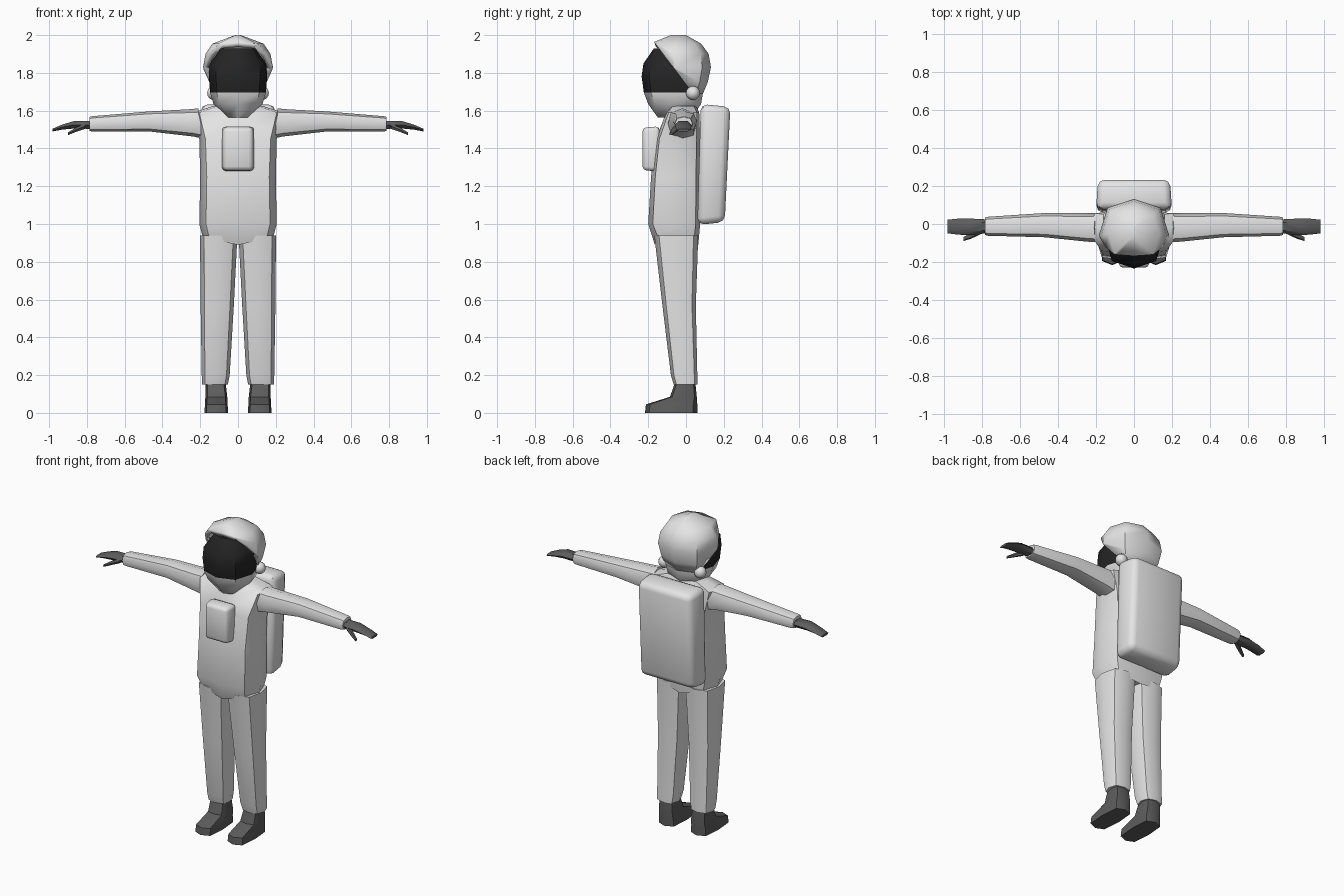
import bpy, bmesh, math
from mathutils import Vector

if "Cube" in bpy.data.objects:
    bpy.data.objects.remove(bpy.data.objects["Cube"])


def material(name, r, g, b):
    m = bpy.data.materials.new(name)
    m.diffuse_color = (r, g, b, 1)
    m.use_nodes = True
    m.node_tree.nodes["Principled BSDF"].inputs["Base Color"].default_value = m.diffuse_color
    return m


SUIT = material("suit white", 0.78, 0.78, 0.78)
RUBBER = material("glove grey", 0.11, 0.11, 0.11)
GLASS = material("visor black", 0.018, 0.018, 0.018)


def ring(c, u, v, e=0.8, n=8):
    """Superelliptical cross-section with half axes u and v."""
    pts = []
    for i in range(n):
        a = 2 * math.pi * i / n
        p, q = math.cos(a), math.sin(a)
        p = math.copysign(abs(p) ** e, p) if abs(p) > 1e-6 else 0
        q = math.copysign(abs(q) ** e, q) if abs(q) > 1e-6 else 0
        pts.append(Vector(c) + Vector(u) * p + Vector(v) * q)
    return pts


def flat(cx, hx, yf, yb, z, e=0.8):
    """Horizontal cross-section from front yf to back yb."""
    return ring((cx, (yf + yb) / 2, z), (hx, 0, 0), (0, (yb - yf) / 2, 0), e)


def loft(rings, caps=(True, True)):
    bm = bmesh.new()
    rows = [[bm.verts.new(p) for p in r] for r in rings]
    for a, b in zip(rows, rows[1:]):
        for i in range(len(a)):
            j = (i + 1) % len(a)
            bm.faces.new((a[i], a[j], b[j], b[i]))
    for row, cap in zip((rows[0], rows[-1]), caps):
        if cap:
            bm.faces.new(row)
    bmesh.ops.recalc_face_normals(bm, faces=bm.faces)
    return bm


def finish(name, bm, mats, mirror=False):
    me = bpy.data.meshes.new(name)
    bm.to_mesh(me)
    bm.free()
    ob = bpy.data.objects.new(name, me)
    bpy.context.collection.objects.link(ob)
    for m in mats:
        me.materials.append(m)
    if mirror:
        mod = ob.modifiers.new("mirror", 'MIRROR')
        mod.use_mirror_merge = False
    return ob


def slab(name, front, back, width):
    """Bevelled box; front and back are (half width, y, z low, z high)."""
    rings = [[Vector((x, y, z)) for x, y, z in
              ((-hx, yl, lo), (hx, yl, lo), (hx, yh, hi), (-hx, yh, hi))]
             for hx, yl, yh, lo, hi in (front, back)]
    bm = loft(rings)
    bmesh.ops.bevel(bm, geom=bm.edges[:], offset=width, segments=2,
                    profile=0.5, affect='EDGES')
    return finish(name, bm, [SUIT])


# Torso, with a hem that dips at the centre
hem = flat(0, 0.185, -0.165, 0.065, 0.89, 0.6)
for p in hem:
    p.z += 0.035 * abs(p.x) / 0.185
finish("torso", loft([
    hem,
    flat(0, 0.205, -0.2, 0.075, 1.0, 0.55),
    flat(0, 0.2, -0.185, 0.075, 1.25, 0.55),
    flat(0, 0.205, -0.16, 0.075, 1.45, 0.5),
    flat(0, 0.24, -0.105, 0.07, 1.59, 0.45),
    flat(0, 0.13, -0.085, 0.055, 1.625, 0.6)]), [SUIT])

# Legs and boots
finish("legs", loft([
    flat(0.122, 0.068, -0.065, 0.06, 0.15, 0.75),
    flat(0.118, 0.074, -0.08, 0.06, 0.2, 0.75),
    flat(0.11, 0.088, -0.125, 0.052, 0.57, 0.75),
    flat(0.102, 0.099, -0.168, 0.065, 0.94, 0.7)]), [SUIT], True)
finish("boots", loft([
    flat(0.115, 0.063, -0.217, 0.06, 0, 0.5),
    flat(0.115, 0.06, -0.212, 0.06, 0.045, 0.5),
    flat(0.115, 0.058, -0.085, 0.057, 0.085, 0.55),
    flat(0.118, 0.053, -0.06, 0.05, 0.155, 0.6)]), [RUBBER], True)


# Sleeves, gloves and thumbs
def across(x, y, z, hy, hz, slant=0, n=8, e=0.8):
    return ring((x, y, z), (0, hy, 0), (slant, 0, hz), e, n)


finish("sleeves", loft([
    across(0.19, -0.02, 1.53, 0.077, 0.082, 0.02),
    across(0.25, -0.018, 1.535, 0.075, 0.072, 0.015),
    across(0.47, -0.006, 1.543, 0.064, 0.053),
    across(0.77, -0.012, 1.53, 0.05, 0.041),
    across(0.787, -0.012, 1.53, 0.046, 0.037)]), [SUIT], True)
finish("gloves", loft([
    across(0.77, -0.012, 1.525, 0.036, 0.024, 0, 6),
    across(0.87, -0.015, 1.525, 0.044, 0.022, 0, 6),
    across(0.93, -0.014, 1.513, 0.042, 0.015, 0, 6),
    across(0.983, -0.013, 1.497, 0.036, 0.008, 0, 6)]), [RUBBER], True)
finish("thumbs", loft([
    across(0.81, -0.035, 1.518, 0.02, 0.016, 0, 6),
    across(0.86, -0.062, 1.498, 0.016, 0.013, 0, 6),
    across(0.9, -0.08, 1.478, 0.01, 0.008, 0, 6)]), [RUBBER], True)

# Chest pack and backpack: half width, y bottom, y top, z bottom, z top
slab("chest_pack", (0.078, -0.23, -0.23, 1.285, 1.51),
     (0.088, -0.14, -0.14, 1.278, 1.517), 0.02)
slab("backpack", (0.2, 0.06, 0.078, 0.995, 1.635),
     (0.19, 0.205, 0.235, 1.01, 1.62), 0.035)

# Head: pale chin below the eye line, dark glass above
bm = loft([
    flat(0, 0.065, -0.15, 0.03, 1.565),
    flat(0, 0.13, -0.2, 0.08, 1.635),
    flat(0, 0.148, -0.223, 0.09, 1.695),
    flat(0, 0.154, -0.235, 0.095, 1.78),
    flat(0, 0.15, -0.225, 0.085, 1.85),
    flat(0, 0.09, -0.17, 0.045, 1.93)])
for f in bm.faces:
    f.material_index = int(f.calc_center_median().z > 1.695)
finish("head_and_visor", bm, [SUIT, GLASS])

# Hood shell, sliced along the slanting visor opening
bm = loft([
    flat(0, 0.145, -0.2, 0.09, 1.69),
    flat(0, 0.168, -0.24, 0.115, 1.75),
    flat(0, 0.185, -0.25, 0.132, 1.83),
    flat(0, 0.172, -0.235, 0.12, 1.9),
    flat(0, 0.135, -0.19, 0.08, 1.955),
    flat(0, 0.015, -0.08, 0.0, 2.0)], (False, True))
bmesh.ops.bisect_plane(bm, geom=bm.verts[:] + bm.edges[:] + bm.faces[:],
                       plane_co=(0, 0.03, 1.70), plane_no=(0, -0.265, -0.2),
                       clear_outer=True)
hood = finish("helmet_hood", bm, [SUIT])
shell = hood.modifiers.new("shell", 'SOLIDIFY')
shell.thickness = 0.028
shell.offset = -1

# Ear knobs
bm = bmesh.new()
bmesh.ops.create_uvsphere(bm, u_segments=10, v_segments=8, radius=0.037)
bmesh.ops.translate(bm, verts=bm.verts, vec=(0.128, 0.037, 1.693))
finish("ear_knobs", bm, [SUIT], True)

# Smooth shading with sharp creases kept
for ob in bpy.context.collection.objects:
    ob.select_set(True)
    bpy.context.view_layer.objects.active = ob
bpy.ops.object.shade_smooth_by_angle(angle=math.radians(50))
